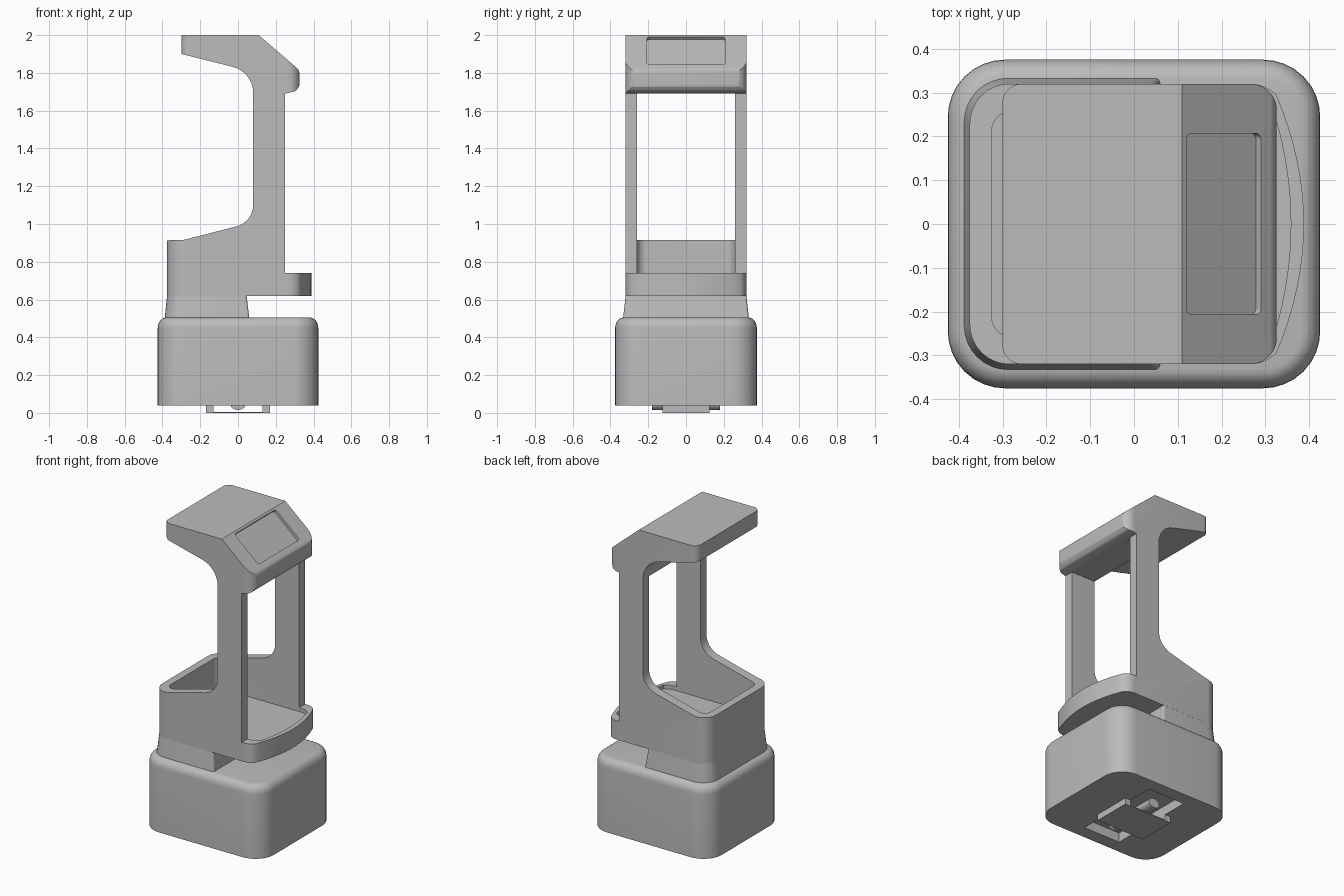
import bpy, bmesh, math
from mathutils import Vector

if "Cube" in bpy.data.objects:
    bpy.data.objects.remove(bpy.data.objects["Cube"])

grey = bpy.data.materials.new("plain grey")
grey.use_nodes = True
COLOUR = (0.5, 0.5, 0.5, 1)
grey.diffuse_color = COLOUR
grey.node_tree.nodes["Principled BSDF"].inputs["Base Color"].default_value = COLOUR


def rounded(corners, steps=8):
    """Outline from (a, b, tangent length) corners, rounded by conic arcs."""
    out = []
    for i, (a, b, r) in enumerate(corners):
        p = Vector((a, b))
        if r == 0:
            out.append(p)
            continue
        u = (Vector(corners[i - 1][:2]) - p).normalized()
        v = (Vector(corners[(i + 1) % len(corners)][:2]) - p).normalized()
        w = math.sin(u.angle(v) / 2)
        for k in range(steps + 1):
            t = k / steps
            f = ((1 - t) ** 2, 2 * w * t * (1 - t), t * t)
            out.append(((p + u * r) * f[0] + p * f[1] + (p + v * r) * f[2]) / sum(f))
    return out


def box_outline(x0, x1, y, r0, r1):
    return rounded([(x0, -y, r0), (x1, -y, r1), (x1, y, r1), (x0, y, r0)])


def loft(name, rings, axis="z"):
    """Skin between outlines placed at successive heights."""
    bm = bmesh.new()
    loops = []
    for outline, h in rings:
        loops.append([bm.verts.new((p.x, p.y, h) if axis == "z" else (p.x, h, p.y))
                      for p in outline])
    n = len(loops[0])
    for lo, hi in zip(loops, loops[1:]):
        for i in range(n):
            j = (i + 1) % n
            bm.faces.new((lo[i], lo[j], hi[j], hi[i]))
    bm.faces.new(loops[0][::-1])
    bm.faces.new(loops[-1])
    bmesh.ops.recalc_face_normals(bm, faces=bm.faces)
    mesh = bpy.data.meshes.new(name)
    bm.to_mesh(mesh)
    bm.free()
    mesh.materials.append(grey)
    ob = bpy.data.objects.new(name, mesh)
    bpy.context.scene.collection.objects.link(ob)
    return ob


def block(name, x0, x1, y, z0, z1):
    return loft(name, [(box_outline(x0, x1, y, 0, 0), z) for z in (z0, z1)])


def combine(ob, tool, operation):
    """Apply a boolean and remove the tool."""
    mod = ob.modifiers.new("combine", "BOOLEAN")
    mod.operation, mod.object, mod.solver = operation, tool, "EXACT"
    bpy.context.view_layer.update()
    graph = bpy.context.evaluated_depsgraph_get()
    mesh = bpy.data.meshes.new_from_object(ob.evaluated_get(graph))
    ob.modifiers.clear()
    ob.data = mesh
    bpy.data.objects.remove(tool)


def bowed_outline(back, y, side, bow, r_back, r_front):
    """Rounded at the back, bowed outwards at the +x end."""
    end = y - 0.025
    arc = [(side + bow * (1 - (k / 8) ** 2), end * k / 8, 0) for k in range(-8, 9)]
    return rounded([(back, y, r_back), (back, -y, r_back), (side - 0.03, -y, r_front)]
                   + arc + [(side - 0.03, y, r_front)])


# Base with rounded upper rim and a slot underneath
rings = [(0, 0.04), (0, 0.45)]
for k in range(1, 7):
    a = math.pi / 2 * k / 6
    rings.append((0.045 * (1 - math.cos(a)), 0.45 + 0.055 * math.sin(a)))
base = loft("base", [(box_outline(-0.425 + d, 0.425 - d, 0.375 - d, 0.13 - d, 0.13 - d), z)
                     for d, z in rings])
combine(base, block("slot_cutter", -0.13, 0.13, 0.29, 0, 0.1), "DIFFERENCE")

# Underside contact plate, its feet and a small roller
block("contact_plate", -0.17, 0.17, 0.125, 0, 0.006)
for side, x in (("left", 0.13), ("right", -0.17)):
    block(side + "_plate_foot", x, x + 0.04, 0.125, 0.003, 0.045)
roller = [Vector((0.04 * math.cos(a), 0.045 + 0.03 * math.sin(a)))
          for a in (math.tau * k / 16 for k in range(16))]
loft("roller", [(roller, -0.18), (roller, 0.18)], axis="y")

# Flared neck
neck = loft("neck", [(box_outline(-0.388, 0.06, 0.333, 0.1, 0.012), 0.5),
                     (box_outline(-0.375, 0.045, 0.319, 0.09, 0.012), 0.625)])

# Lower body: bin, tray and lower half of the posts
MID = 1.35
lower = rounded([(-0.5, 0.62, 0), (0.5, 0.62, 0), (0.5, 0.74, 0), (0.25, 0.74, 0),
                 (0.25, MID, 0), (0.08, MID, 0), (0.08, 1.01, 0.09),
                 (-0.29, 0.915, 0.02), (-0.5, 0.912, 0)])
body = loft("body", [(lower, -0.4), (lower, 0.4)], axis="y")
plan = bowed_outline(-0.375, 0.32, 0.325, 0.063, 0.09, 0.03)
combine(body, loft("body_trim", [(plan, 0.5), (plan, 1.6)]), "INTERSECT")

# Head: overhanging hood and upper half of the posts
upper = rounded([(0.08, MID, 0), (0.25, MID, 0), (0.25, 1.69, 0), (0.305, 1.703, 0.01),
                 (0.325, 1.73, 0.01), (0.325, 1.815, 0.02), (0.11, 2, 0), (-0.3, 2, 0),
                 (-0.3, 1.9, 0), (0.08, 1.805, 0.11)])
head = loft("head", [(upper, -0.4), (upper, 0.4)], axis="y")
plan = box_outline(-0.301, 0.326, 0.32, 0.045, 0.06)
combine(head, loft("head_trim", [(plan, 1), (plan, 2.2)]), "INTERSECT")

# Recessed screen on the sloping face
panel = loft("panel_cutter", [(box_outline(-0.112, 0.112, 0.207, 0.015, 0.015), z)
                              for z in (-0.018, 0.1)])
panel.rotation_euler.y = math.atan2(0.185, 0.215)
panel.location = (0.205, 0, 1.918)
combine(head, panel, "DIFFERENCE")

# Hollow bin and the open gap between the posts
combine(body, head, "UNION")
plan = bowed_outline(-0.325, 0.26, 0.325, 0.033, 0.05, 0.03)
combine(body, loft("bin_cutter", [(plan, 0.715), (plan, 1.69)]), "DIFFERENCE")
body.name = "body_and_head"

# Smooth shading with sharp edges kept
bpy.ops.object.select_all(action="DESELECT")
for ob in (base, neck, body):
    ob.select_set(True)
bpy.context.view_layer.objects.active = body
bpy.ops.object.shade_smooth_by_angle(angle=math.radians(30))
